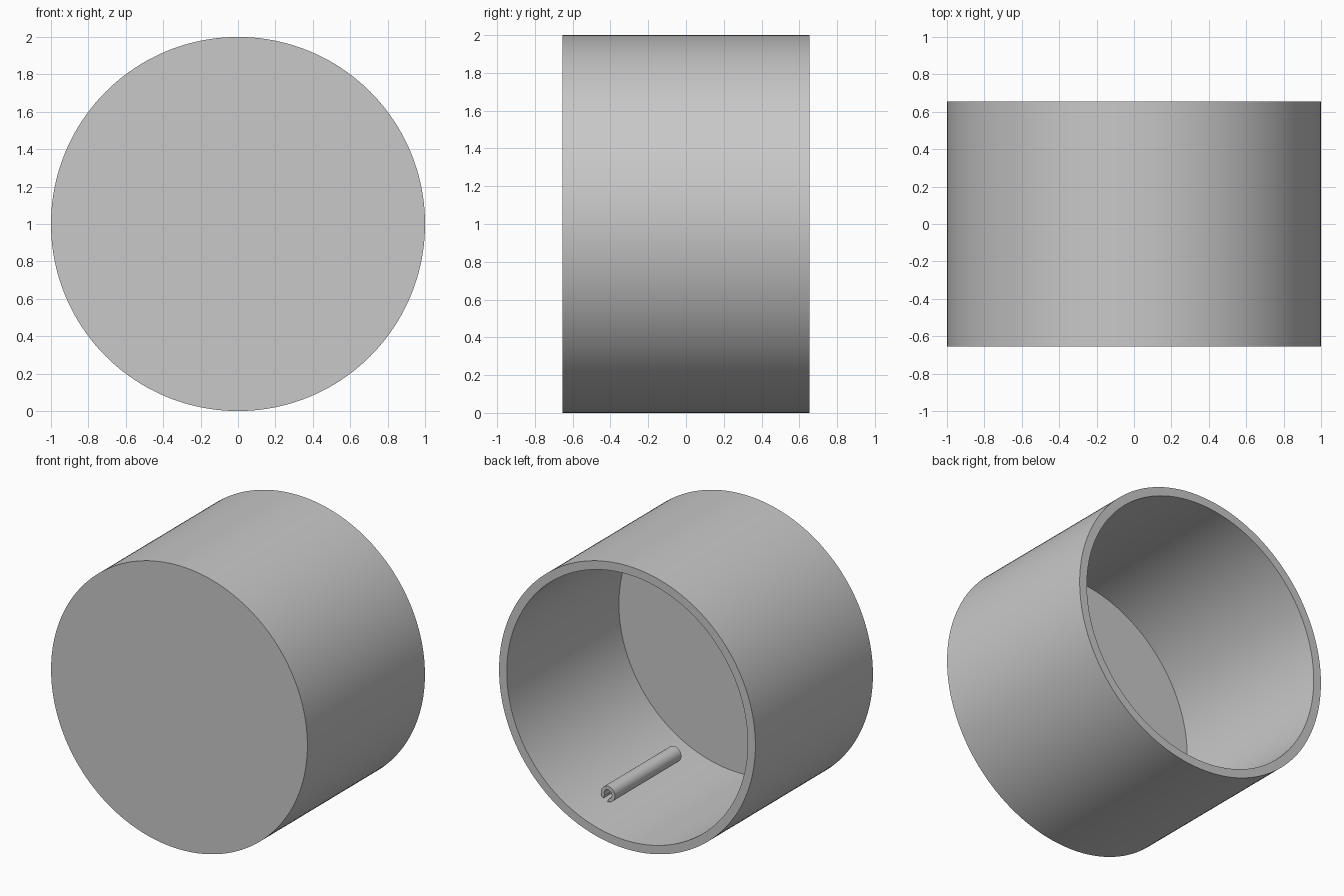
import bpy, bmesh, math
from mathutils import Matrix, Vector

cube = bpy.data.objects.get("Cube")
if cube:
    bpy.data.objects.remove(cube, do_unlink=True)

# Single plain grey
grey = bpy.data.materials.new("plain grey")
grey.use_nodes = True
colour = (0.58, 0.58, 0.58, 1)
grey.diffuse_color = colour
grey.node_tree.nodes["Principled BSDF"].inputs["Base Color"].default_value = colour

HALF_DEPTH = 0.655
INNER_R = 0.94
FLOOR_Y = -0.595
CENTRE = Vector((0, 0, 1))


def finish(name, bm):
    """Turn the bmesh into a smooth-shaded object with crisp edges."""
    bmesh.ops.recalc_face_normals(bm, faces=bm.faces)
    mesh = bpy.data.meshes.new(name)
    bm.to_mesh(mesh)
    bm.free()
    mesh.materials.append(grey)
    obj = bpy.data.objects.new(name, mesh)
    bpy.context.collection.objects.link(obj)
    bpy.ops.object.select_all(action="DESELECT")
    obj.select_set(True)
    bpy.context.view_layer.objects.active = obj
    bpy.ops.object.shade_smooth_by_angle(angle=math.radians(30))
    return obj


# Round cup: closed at the front, open at the back, lathed about the y axis
def build_cup(segments=160):
    bm = bmesh.new()
    profile = [(1, -HALF_DEPTH), (1, HALF_DEPTH), (INNER_R, HALF_DEPTH), (INNER_R, FLOOR_Y)]
    rings = []
    for r, y in profile:
        rings.append([bm.verts.new(CENTRE + Vector((r * math.cos(a), y, r * math.sin(a))))
                      for a in (math.tau * i / segments for i in range(segments))])
    for one, two in zip(rings, rings[1:]):
        for i in range(segments):
            j = (i + 1) % segments
            bm.faces.new((one[i], one[j], two[j], two[i]))
    bm.faces.new(rings[0])
    bm.faces.new(rings[-1])
    return finish("cup", bm)


# Slotted tube lying against the inside wall, its slot turned towards the wall
def build_tube(outer=0.055, inner=0.03, slot=0.019, half_length=0.37, steps=40):
    direction = Vector((0.349, 0, -0.811)).normalized()
    centre = CENTRE + direction * (INNER_R - outer)
    facing = math.atan2(direction.z, direction.x)

    def arc(radius):
        gap = math.asin(slot / radius)
        sweep = math.tau - 2 * gap
        return [centre + radius * Vector((math.cos(a), 0, math.sin(a)))
                for a in (facing + gap + sweep * i / steps for i in range(steps + 1))]

    bm = bmesh.new()
    outside, inside = arc(outer), arc(inner)
    shift = Vector((0, half_length, 0))
    loops = [[bm.verts.new(p + side * shift) for p in points]
             for points in (outside, inside) for side in (-1, 1)]
    out_front, out_back, in_front, in_back = loops
    for a, b in ((out_front, out_back), (out_back, in_back),
                 (in_back, in_front), (in_front, out_front)):
        for i in range(steps):
            bm.faces.new((a[i], a[i + 1], b[i + 1], b[i]))
    for i in (0, steps):
        bm.faces.new((out_front[i], out_back[i], in_back[i], in_front[i]))
    return finish("slotted_tube", bm)


build_cup()
build_tube()
